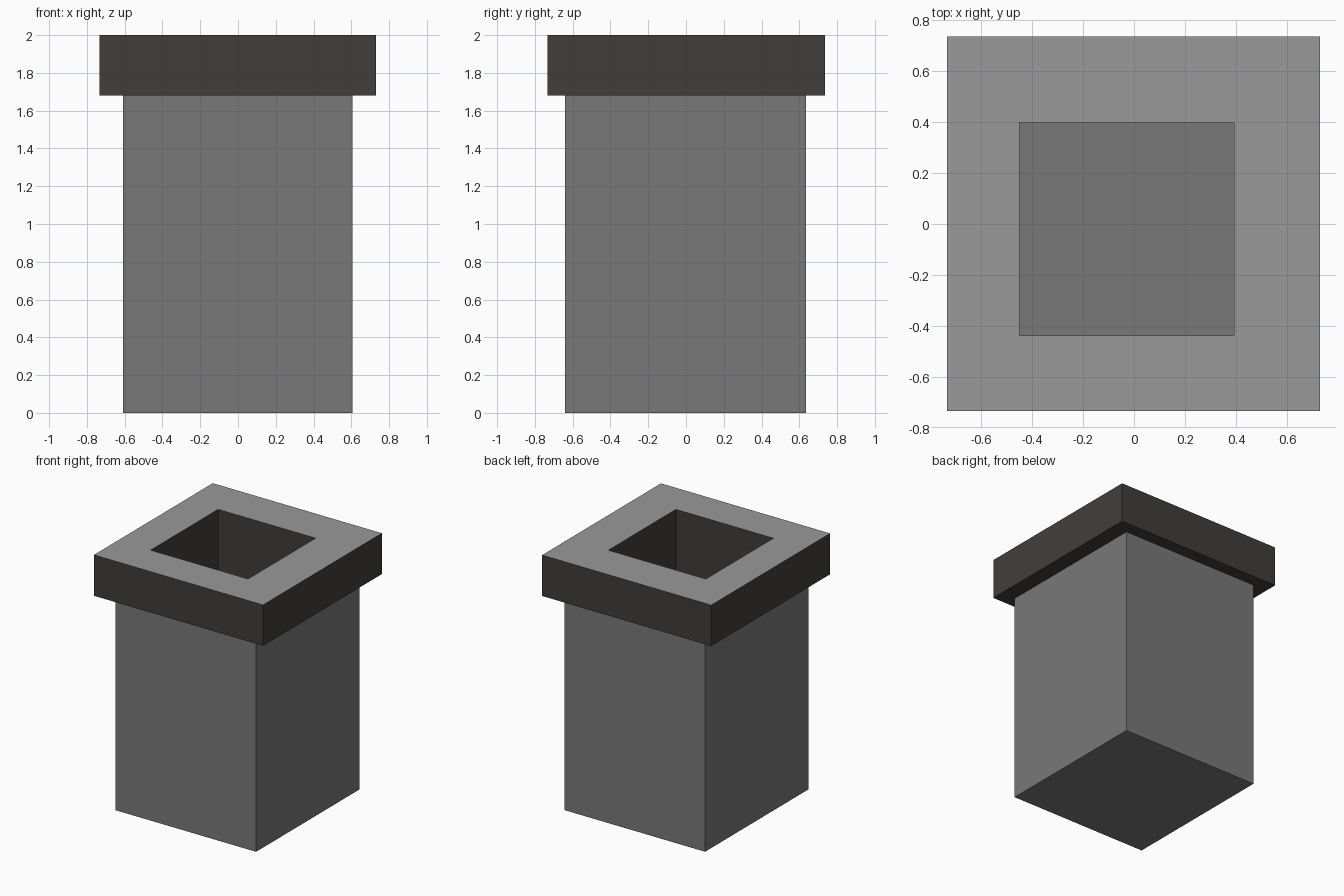
import bpy, bmesh

if "Cube" in bpy.data.objects:
    bpy.data.objects.remove(bpy.data.objects["Cube"])

def material(name, r, g, b):
    m = bpy.data.materials.new(name)
    m.diffuse_color = (r, g, b, 1)
    m.use_nodes = True
    m.node_tree.nodes["Principled BSDF"].inputs["Base Color"].default_value = m.diffuse_color
    return m

light = material("light_stone", 0.32, 0.32, 0.32)
mid = material("mid_stone", 0.19, 0.19, 0.19)
dark = material("dark_trim", 0.053, 0.048, 0.044)
MATS = [light, mid, dark]

def stack(name, rings, band_mats, close_start=None, close_end=None):
    """Join rectangular rings (x0, x1, y0, y1, z) in order with quad bands."""
    bm = bmesh.new()
    loops = []
    for x0, x1, y0, y1, z in rings:
        loops.append([bm.verts.new((x, y, z)) for x, y in
                      ((x0, y0), (x1, y0), (x1, y1), (x0, y1))])
    for a, b, mat in zip(loops, loops[1:], band_mats):
        for i in range(4):
            j = (i + 1) % 4
            bm.faces.new((a[i], a[j], b[j], b[i])).material_index = mat
    if close_start is not None:
        bm.faces.new(loops[0][::-1]).material_index = close_start
    if close_end is not None:
        bm.faces.new(loops[-1]).material_index = close_end
    mesh = bpy.data.meshes.new(name)
    bm.to_mesh(mesh)
    bm.free()
    for m in MATS:
        mesh.materials.append(m)
    ob = bpy.data.objects.new(name, mesh)
    bpy.context.collection.objects.link(ob)
    return ob

BODY = (-0.61, 0.605, -0.64, 0.635)
CAP = (-0.733, 0.73, -0.733, 0.735)
HOLE = (-0.45, 0.393, -0.437, 0.398)

# square shaft with closed base
stack("shaft", [(*BODY, 0), (*BODY, 1.68)], [1], close_start=1)

# overhanging cap: underside, dark rim, light top
stack("cap", [(*BODY, 1.68), (*CAP, 1.68), (*CAP, 2), (*HOLE, 2)], [2, 2, 0])

# deep dark opening with a grey floor
stack("opening", [(*HOLE, 2), (*HOLE, 1.0)], [2], close_end=1)
